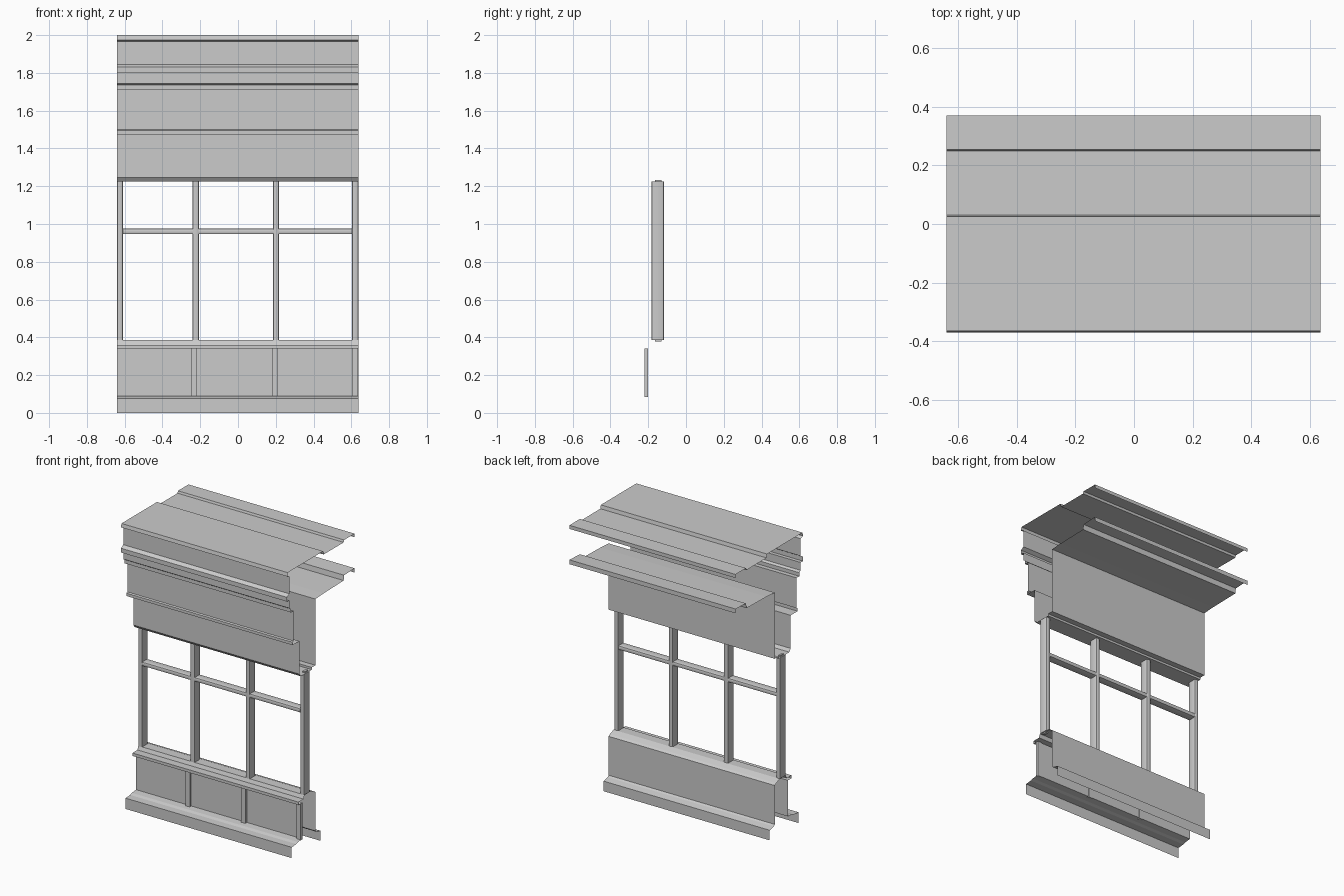
import bpy, bmesh

if "Cube" in bpy.data.objects:
    bpy.data.objects.remove(bpy.data.objects["Cube"])

X0, X1 = -0.64, 0.637


def finish(name, bm):
    bmesh.ops.recalc_face_normals(bm, faces=bm.faces)
    me = bpy.data.meshes.new(name)
    bm.to_mesh(me)
    bm.free()
    ob = bpy.data.objects.new(name, me)
    bpy.context.scene.collection.objects.link(ob)
    return ob


def extrude_profile(name, pts):
    """Open (y, z) profile swept along x as a thin open-ended sheet."""
    bm = bmesh.new()
    a = [bm.verts.new((X0, y, z)) for y, z in pts]
    b = [bm.verts.new((X1, y, z)) for y, z in pts]
    for i in range(len(pts) - 1):
        bm.faces.new((a[i], b[i], b[i + 1], a[i + 1]))
    return finish(name, bm)


def bar(name, x, y, z, bevel=0.0, axis=2):
    """Box between (min, max) pairs, edges along the axis chamfered."""
    bm = bmesh.new()
    bmesh.ops.create_cube(bm, size=1)
    for v in bm.verts:
        v.co = [(r[0] + r[1]) / 2 + c * (r[1] - r[0]) for r, c in zip((x, y, z), v.co)]
    if bevel:
        edges = [e for e in bm.edges
                 if abs((e.verts[0].co - e.verts[1].co)[axis]) > 1e-4]
        bmesh.ops.bevel(bm, geom=edges, offset=bevel, segments=2,
                        profile=0.5, affect='EDGES')
    ob = finish(name, bm)
    if bevel:
        bpy.context.view_layer.objects.active = ob
        ob.select_set(True)
        bpy.ops.object.shade_smooth_by_angle()
        ob.select_set(False)
    return ob


# Upper storey: roof shelf, cornice, signboard, window head, inner wall, lower ceiling
extrude_profile("cornice_and_fascia", [
    (0.37, 1.965), (0.37, 1.99), (0.255, 1.99), (0.25, 1.975), (0.03, 1.975),
    (0.025, 2.0), (-0.08, 2.0), (-0.365, 2.0), (-0.37, 1.975),
    (-0.345, 1.965), (-0.345, 1.845), (-0.37, 1.83), (-0.37, 1.80),
    (-0.345, 1.80), (-0.345, 1.745), (-0.33, 1.735), (-0.33, 1.71),
    (-0.30, 1.71), (-0.30, 1.50), (-0.31, 1.495), (-0.31, 1.475),
    (-0.235, 1.475), (-0.235, 1.245), (-0.22, 1.225), (-0.10, 1.225),
    (-0.10, 1.24), (-0.06, 1.24), (-0.06, 1.70), (0.03, 1.705),
    (0.25, 1.71), (0.255, 1.745), (0.37, 1.75), (0.37, 1.72)])

# Lower part: inner panel, sill, front panel and plinths
extrude_profile("sill_and_stallriser", [
    (-0.005, 0.0), (-0.005, 0.07), (-0.05, 0.08), (-0.06, 0.09), (-0.06, 0.36),
    (-0.075, 0.37), (-0.115, 0.385), (-0.18, 0.385), (-0.19, 0.36),
    (-0.245, 0.36), (-0.245, 0.34), (-0.205, 0.34), (-0.205, 0.09),
    (-0.25, 0.085), (-0.27, 0.078), (-0.32, 0.075), (-0.32, 0.0)])

# Window jambs and mullions, with narrow tenons into the head and sill
posts = {"left_jamb": (X0, -0.61), "left_mullion": (-0.24, -0.207),
         "right_mullion": (0.185, 0.217), "right_jamb": (0.603, X1)}
for name, x in posts.items():
    bar(name, x, (-0.183, -0.117), (0.385, 1.225), 0.009)
    bar(name + "_tenon", (x[0] + 0.008, x[1] - 0.008), (-0.165, -0.13), (0.377, 1.233))

# Transom rail
bar("transom", (-0.61, 0.603), (-0.18, -0.12), (0.946, 0.975), 0.008, 0)

# Panel stiles under the sill
for i, x in enumerate((-0.232, 0.195, 0.62)):
    bar("panel_stile_%d" % (i + 1), (x - 0.016, x + 0.016), (-0.22, -0.2), (0.085, 0.34))
